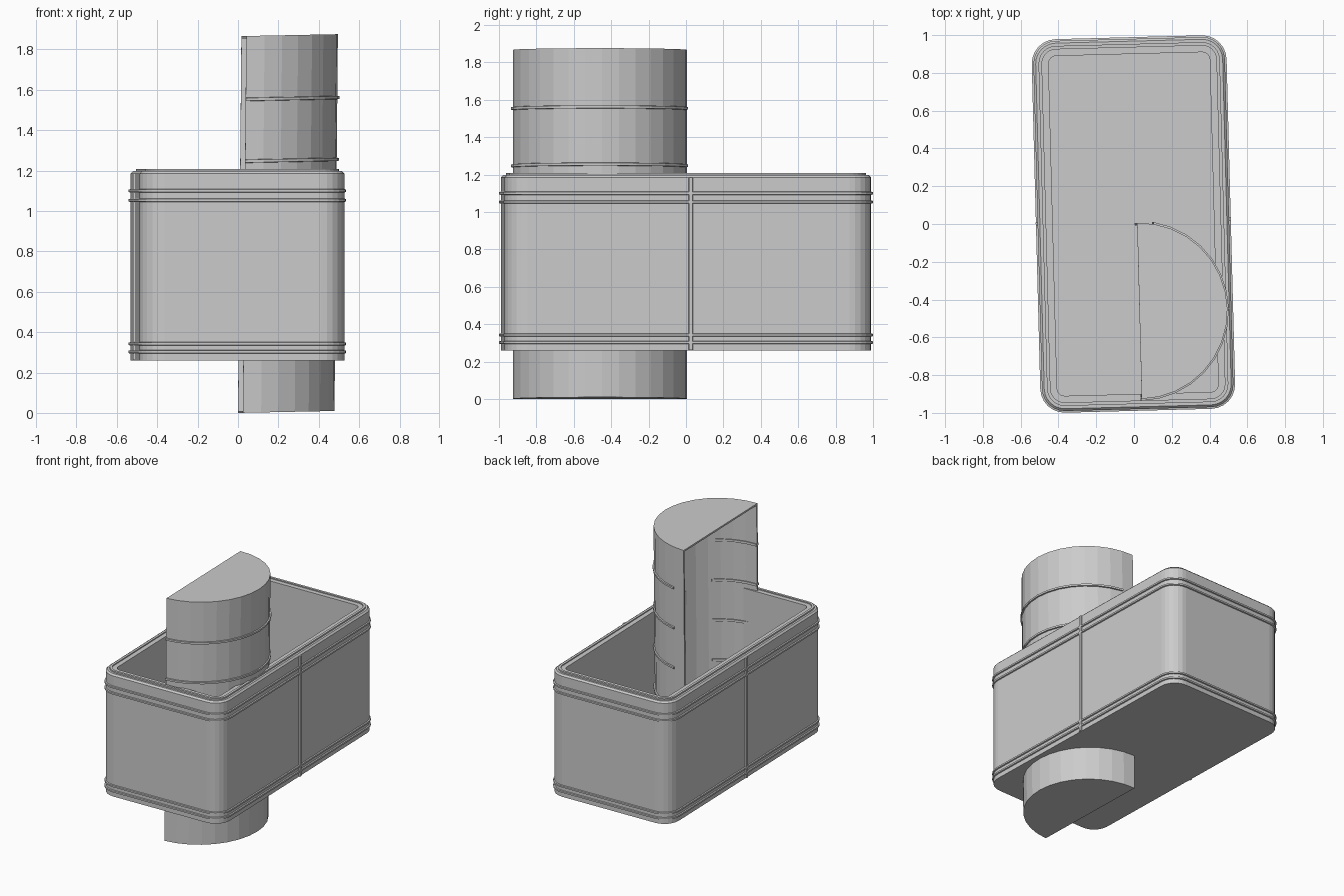
import bpy, math
from mathutils import Matrix, Vector

if "Cube" in bpy.data.objects:
    bpy.data.objects.remove(bpy.data.objects["Cube"])

grey = bpy.data.materials.new("plain_grey")
grey.diffuse_color = (0.6, 0.6, 0.6, 1)
grey.use_nodes = True
grey.node_tree.nodes["Principled BSDF"].inputs["Base Color"].default_value = grey.diffuse_color

TILT = math.radians(1.5)                      # whole model is turned slightly
TANK = Matrix.Translation((-0.003, 0, 0)) @ Matrix.Rotation(TILT, 4, 'Z')
# The half tube leans a little: x shifts with z, z rises with x
LEAN = Matrix(((1, 0, 0.009, 0), (0, 1, 0, 0), (0.02, 0, 1, 0), (0, 0, 0, 1)))
TUBE = LEAN @ Matrix.Translation((0.012, -0.46, 0)) @ Matrix.Rotation(TILT, 4, 'Z')


def make(name, verts, faces, mat):
    me = bpy.data.meshes.new(name)
    me.from_pydata([mat @ Vector(v) for v in verts], [], faces)
    me.validate()
    me.materials.append(grey)
    ob = bpy.data.objects.new(name, me)
    bpy.context.collection.objects.link(ob)
    return ob


def loft(name, rings, mat, loop=False, around=True):
    """Skin a list of equal point rings; loop joins last ring to first,
    around closes each ring, open ends get capped."""
    n, m = len(rings[0]), len(rings)
    verts = [p for r in rings for p in r]
    faces = []
    for i in range(m if loop else m - 1):
        j = (i + 1) % m
        for k in range(n if around else n - 1):
            l = (k + 1) % n
            faces.append((i * n + k, i * n + l, j * n + l, j * n + k))
    if not loop:
        faces += [tuple(reversed(range(n))), tuple(range((m - 1) * n, m * n))]
    elif not around:
        faces += [tuple(i * n for i in range(m)),
                  tuple(i * n + n - 1 for i in reversed(range(m)))]
    return make(name, verts, faces, mat)


def rounded(inset, z, hx=0.507, hy=0.98, r=0.12, seg=6):
    """Rounded rectangle ring, inset from the tank outline."""
    rr = max(r - inset, 0.03)
    cx, cy = hx - inset - rr, hy - inset - rr
    pts = []
    for q, (sx, sy) in enumerate(((1, 1), (-1, 1), (-1, -1), (1, -1))):
        for s in range(seg + 1):
            a = math.pi / 2 * (q + s / seg)
            pts.append((sx * cx + rr * math.cos(a), sy * cy + rr * math.sin(a), z))
    return pts


def arc_sweep(name, section, a0, a1, seg):
    """Sweep a closed (radius, z) section around part of the tube axis."""
    ang = [math.radians(a0 + (a1 - a0) * s / seg) for s in range(seg + 1)]
    rings = [[(r * math.cos(a), r * math.sin(a), z) for a in ang] for r, z in section]
    return loft(name, rings, TUBE, loop=True, around=False)


# Open tank: outer wall, stepped rim with raised lip, inner wall, floor
tank_profile = [(0, 0.26), (0, 1.185), (0.012, 1.197), (0.027, 1.197), (0.027, 1.208),
                (0.045, 1.208), (0.045, 1.2), (0.08, 1.2), (0.08, 0.28)]
loft("tank", [rounded(i, z) for i, z in tank_profile], TANK)

# Raised bands around the tank
for k, z in enumerate((0.302, 0.342, 1.053, 1.1)):
    sec = [(0.002, z - 0.009), (-0.009, z - 0.006), (-0.009, z + 0.006), (0.002, z + 0.009)]
    loft(f"tank_band_{k + 1}", [rounded(i, zz) for i, zz in sec], TANK, loop=True)

# Upright seam strips in the middle of the long sides
for side, sx in (("right", 1), ("left", -1)):
    rings = [[(sx * 0.5, 0.0, z), (sx * 0.517, 0.003, z), (sx * 0.517, 0.022, z),
              (sx * 0.5, 0.025, z)] for z in (0.262, 1.185)]
    loft(f"seam_strip_{side}", rings, TANK)

# Half tube standing through the tank, open on its flat side
R, H = 0.466, 1.865
arc_sweep("half_tube", [(R, 0), (R, H), (R - 0.012, H), (R - 0.012, 0)], -90, 90, 16)

# Half-disc lids at both ends of the tube
for name, z0, z1 in (("tube_top_lid", H - 0.012, H + 0.001), ("tube_bottom_lid", 0.0, 0.01)):
    rings = [[(R * math.cos(a), R * math.sin(a), z)
              for a in (math.radians(-90 + 180 * s / 16) for s in range(17))]
             for z in (z0, z1)]
    loft(name, rings, TUBE)

# Tube ridges: long ones outside, short ones showing through inside
for k in range(4):
    z = 1.552 - 0.306 * k
    for part, r0, r1, a1, seg in (("outer", R - 0.004, R + 0.01, 79, 15),
                                  ("inner", R - 0.022, R - 0.008, -48, 4)):
        sec = [(r0, z - 0.009), (r1, z - 0.007), (r1, z + 0.007), (r0, z + 0.009)]
        arc_sweep(f"tube_ridge_{part}_{k + 1}", sec, -90, a1, seg)
